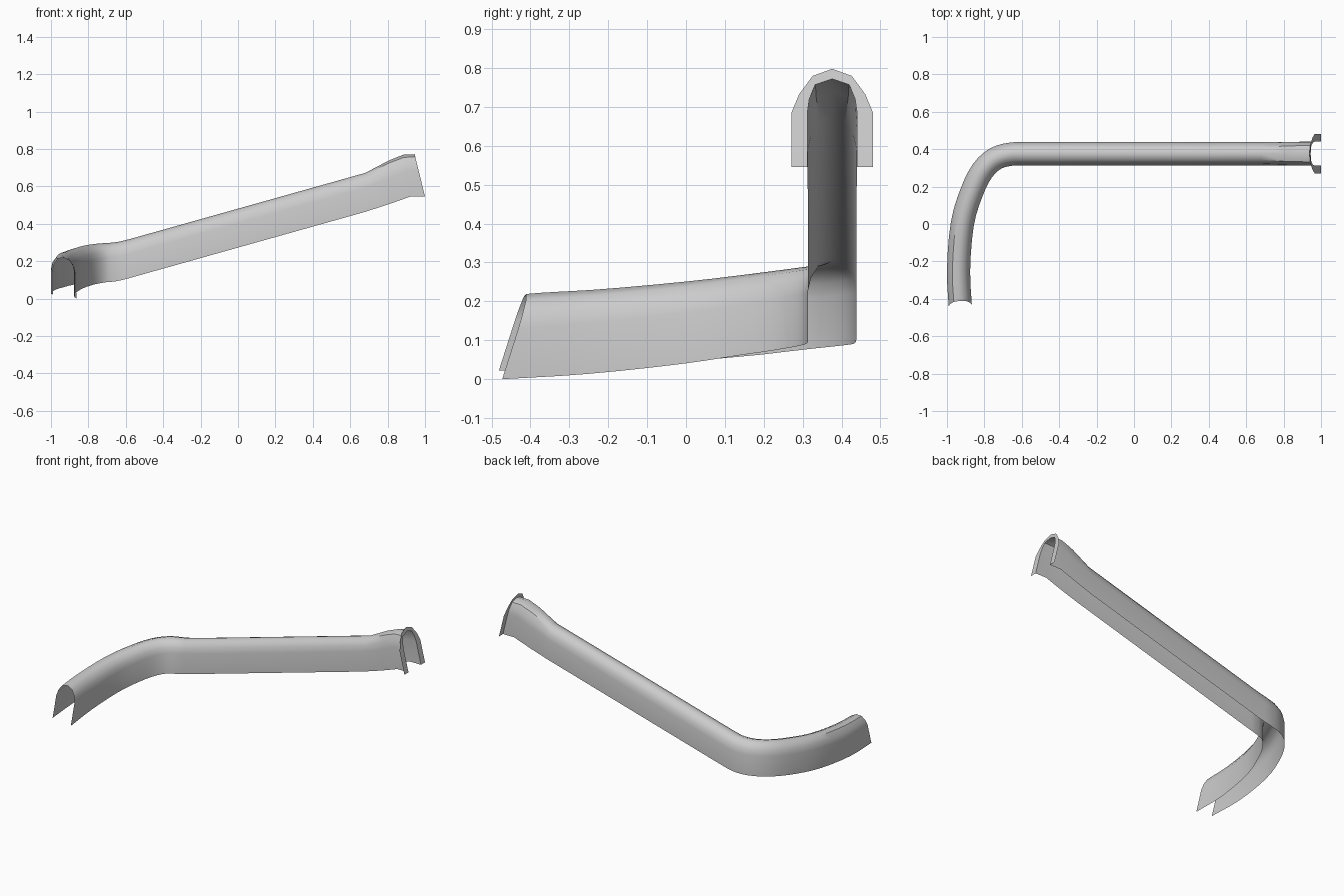
import bpy, math
from mathutils import Vector

if "Cube" in bpy.data.objects:
    bpy.data.objects.remove(bpy.data.objects["Cube"])

# Half of the inverted-U section: (side offset, height), from foot to crown
HALF = [(.062, 0), (.062, .13), (.054, .165), (.033, .197), (0, .208)]
END = [(.064, 0), (.064, .14), (.059, .175), (.044, .212), (0, .227)]
FLANGE = [(.105, 0), (.105, .14), (.085, .188), (.05, .235), (0, .253)]


def full(half):
    return half + [(-w, h) for w, h in half[-2::-1]]


def section(base, tangent, half, shear=0.0, roll=0.0):
    """Place a U section at a path point; shear leans it along the path."""
    t = Vector((tangent.x, tangent.y, 0)).normalized()
    n = Vector((-t.y, t.x, 0))
    return [base + n * w + t * (shear * h) + Vector((0, 0, h + roll * w / .062))
            for w, h in full(half)]


def loft(name, rings):
    verts = [v for r in rings for v in r]
    k = len(rings[0])
    faces = [(i * k + j, i * k + j + 1, (i + 1) * k + j + 1, (i + 1) * k + j)
             for i in range(len(rings) - 1) for j in range(k - 1)]
    me = bpy.data.meshes.new(name)
    me.from_pydata(verts, [], faces)
    me.update()
    ob = bpy.data.objects.new(name, me)
    bpy.context.collection.objects.link(ob)
    bpy.ops.object.select_all(action='DESELECT')
    ob.select_set(True)
    bpy.context.view_layer.objects.active = ob
    bpy.ops.object.shade_smooth_by_angle(angle=math.radians(40))
    return ob


def spline(a, b, c, d, u):
    return .5 * (2 * b + (c - a) * u + (2 * a - 5 * b + 4 * c - d) * u * u
                 + (3 * b - a - 3 * c + d) * u ** 3)


# Foot line of the curved leg and bend
path = [Vector(p) for p in [
    (-.926, -.477, .011), (-.938, -.25, .021), (-.918, 0, .043),
    (-.868, .17, .063), (-.81, .285, .078), (-.74, .35, .087),
    (-.66, .373, .093), (-.58, .376, .11)]]
ctrl = [2 * path[0] - path[1]] + path + [Vector((-.4, .377, .161))]
pts = [spline(*ctrl[i:i + 4], u / 3) for i in range(len(path) - 1) for u in range(3)]
pts.append(path[-1])

rings = []
for i, p in enumerate(pts):
    t = pts[min(i + 1, len(pts) - 1)] - pts[max(i - 1, 0)]
    if i == len(pts) - 1:
        t = Vector((1, 0, 0))
    roll = .011 * max(0, 1 - i / 9)
    shear = .32 if i == 0 else (.12 if i == 1 else 0)
    rings.append(section(p, t, HALF, shear, roll))

# Straight rising arm, then the taller mouth cut on a lean
X = Vector((1, 0, 0))
for x, z, lift, lean in [(.68, .464, 0, 0), (.81, .506, .75, 0), (.92, .545, .9, -.15), (1.0, .545, 1, -.245)]:
    half = [(a[0] + (b[0] - a[0]) * lift, a[1] + (b[1] - a[1]) * lift + (.012 if lift == .75 and a[1] > .15 else 0))
            for a, b in zip(HALF, END)]
    rings.append(section(Vector((x, .376, z)), X, half, lean))
loft("channel_body", rings)

# Flat flange around the mouth
mouth = Vector((1.0, .376, .545))
loft("end_flange", [section(mouth, X, END, -.245), section(mouth, X, FLANGE, -.245)])
